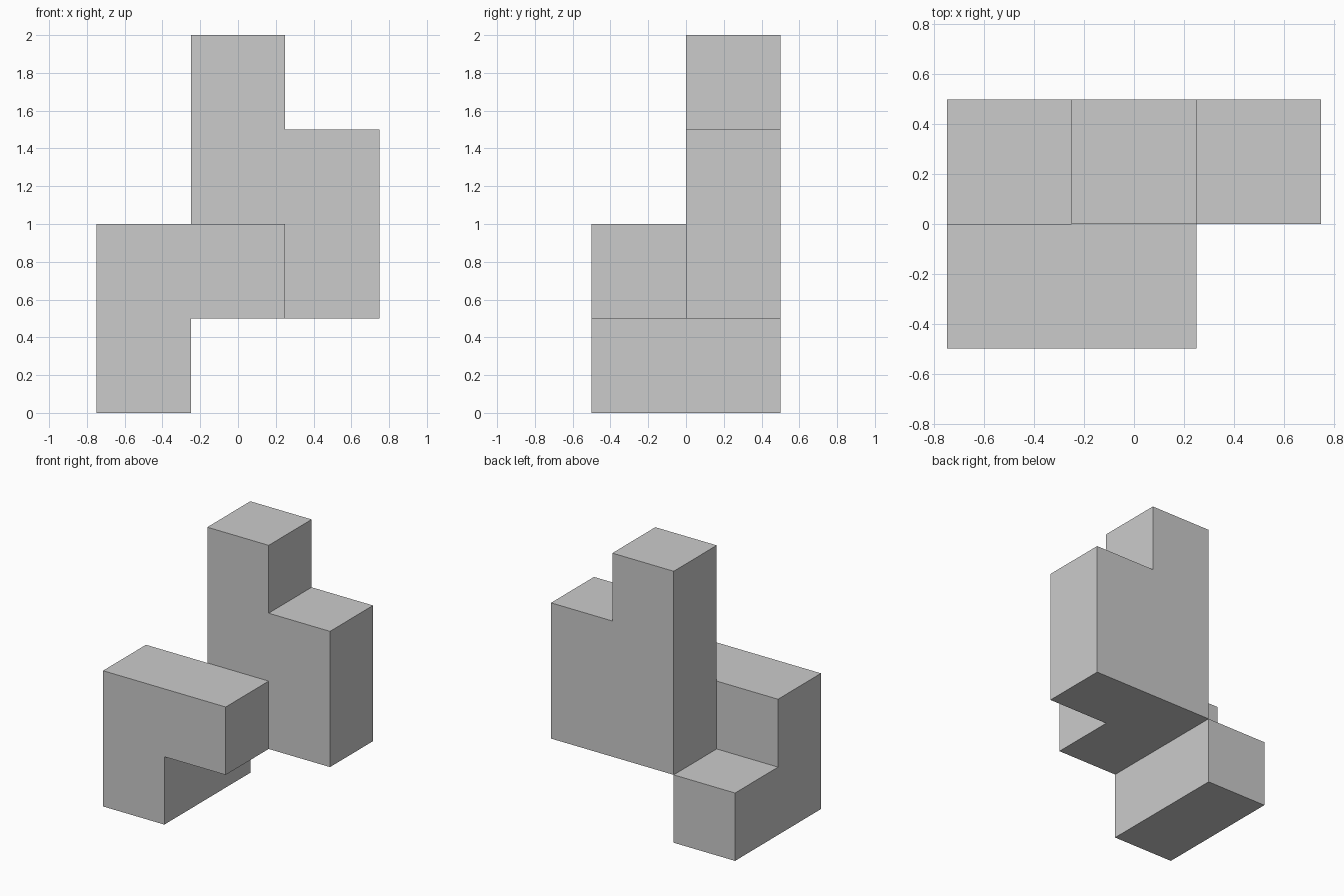
import bpy
import bmesh
from mathutils import Vector

cube = bpy.data.objects.get("Cube")
if cube:
    bpy.data.objects.remove(cube, do_unlink=True)

# Single matte grey
grey = bpy.data.materials.new("light_grey")
grey.use_nodes = True
colour = (0.6, 0.6, 0.6, 1)
grey.diffuse_color = colour
grey.node_tree.nodes["Principled BSDF"].inputs["Base Color"].default_value = colour

UNIT = 0.5
ORIGIN = Vector((-0.75, -0.5, 0))

# Occupied cells (column, row, level) of the block puzzle piece
foot = {(0, 0, 0), (0, 1, 0)}
front_arm = {(0, 0, 1), (1, 0, 1)}
tower = {(1, 1, level) for level in (1, 2, 3)}
side_block = {(2, 1, 1), (2, 1, 2)}
cells = foot | front_arm | tower | side_block

# Outer skin: a square wherever a cell has no neighbour
bm = bmesh.new()
for cell in cells:
    centre = Vector(cell) + Vector((0.5, 0.5, 0.5))
    for axis in range(3):
        for side in (-1, 1):
            normal = Vector((0, 0, 0))
            normal[axis] = side
            if tuple(int(c + n) for c, n in zip(cell, normal)) in cells:
                continue
            u = Vector((0, 0, 0))
            u[(axis + 1) % 3] = 1
            v = normal.cross(u)
            corners = [centre + (normal + a * u + b * v) / 2
                       for a, b in ((-1, -1), (1, -1), (1, 1), (-1, 1))]
            bm.faces.new([bm.verts.new(ORIGIN + UNIT * c) for c in corners])

# Weld the squares and join flat neighbours into whole faces
bmesh.ops.remove_doubles(bm, verts=bm.verts[:], dist=0.001)
bmesh.ops.dissolve_limit(bm, angle_limit=0.01, verts=bm.verts[:], edges=bm.edges[:])

mesh = bpy.data.meshes.new("block_puzzle_piece")
bm.to_mesh(mesh)
bm.free()
mesh.materials.append(grey)
piece = bpy.data.objects.new("block_puzzle_piece", mesh)
bpy.context.collection.objects.link(piece)
